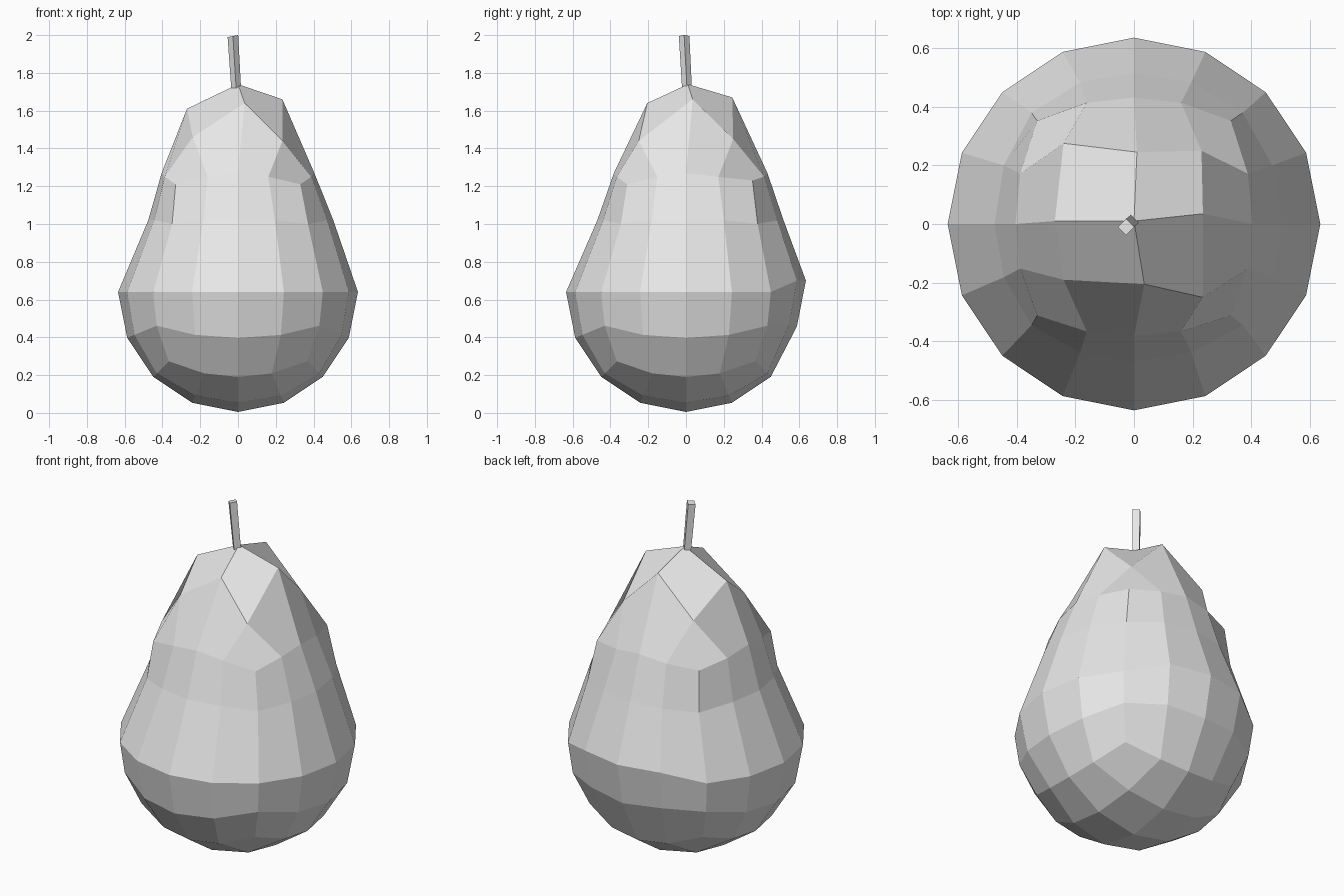
import bpy, bmesh
from math import tan, pi
from mathutils import Vector

if "Cube" in bpy.data.objects:
    bpy.data.objects.remove(bpy.data.objects["Cube"], do_unlink=True)

grey = bpy.data.materials.new("plain_grey")
grey.use_nodes = True
colour = (0.8, 0.8, 0.8, 1)
grey.diffuse_color = colour
grey.node_tree.nodes["Principled BSDF"].inputs["Base Color"].default_value = colour

RADIUS = 0.635

# Lumpy crown: grid position on the top patch -> shaped position
CROWN = {
    (-1, -1): (-0.24, -0.19, 1.46), (0, -1): (0.035, -0.205, 1.64), (1, -1): (0.235, -0.25, 1.44),
    (-1, 0): (-0.27, 0.01, 1.61), (0, 0): (0, 0.01, 1.74), (1, 0): (0.235, 0.035, 1.66),
    (-1, 1): (-0.24, 0.275, 1.47), (0, 1): (0.01, 0.245, 1.67), (1, 1): (0.23, 0.25, 1.45),
}


def make_object(name, bm):
    bmesh.ops.recalc_face_normals(bm, faces=bm.faces)
    mesh = bpy.data.meshes.new(name)
    bm.to_mesh(mesh)
    bm.free()
    mesh.materials.append(grey)
    obj = bpy.data.objects.new(name, mesh)
    bpy.context.collection.objects.link(obj)
    return obj


def shape_body(co):
    """Move a cube grid point onto the pear surface."""
    i, j, k = (round(c * 2) for c in co)
    p = Vector([tan(c * pi / 4) for c in co]).normalized() * RADIUS
    corner = abs(i) == 2 and abs(j) == 2
    if k == 2 and max(abs(i), abs(j)) < 2:
        return Vector(CROWN[i, j])
    if k == 2:    # shoulder row, pinched at the corners
        p.x *= 0.9
        p.y *= 0.96 if j > 0 else 0.85
        p.z = (1.23 if j > 0 else 1.21) if corner else 1.27 - 0.02 * (i * j != 0)
    elif k == 1:  # waist row
        p.x *= 0.86 if i > 0 else 0.81
        p.y *= 0.88 if j > 0 else 0.8
        p.z = 1.0 if corner else 1.02
    else:         # round lower half
        p.z += RADIUS + 0.005
        if j == 2 and abs(i) < 2 and k > -2:
            p.z += 0.06
    return p


# Body: gridded cube rounded into a quad sphere and drawn upwards
bm = bmesh.new()
bmesh.ops.create_cube(bm, size=2)
bmesh.ops.subdivide_edges(bm, edges=bm.edges[:], cuts=3, use_grid_fill=True)
for v in bm.verts:
    v.co = shape_body(v.co.copy())
make_object("pear_body", bm)

# Stem: leaning four-sided prism
bm = bmesh.new()
bmesh.ops.create_cone(bm, cap_ends=True, segments=4, radius1=0.026, radius2=0.028, depth=1)
for v in bm.verts:
    t = v.co.z + 0.5
    v.co.x += -0.01 - 0.017 * t
    v.co.y += 0.005 - 0.015 * t
    v.co.z = 1.72 + 0.275 * t - 0.2 * (v.co.x + 0.027) * -t
make_object("stem", bm)
